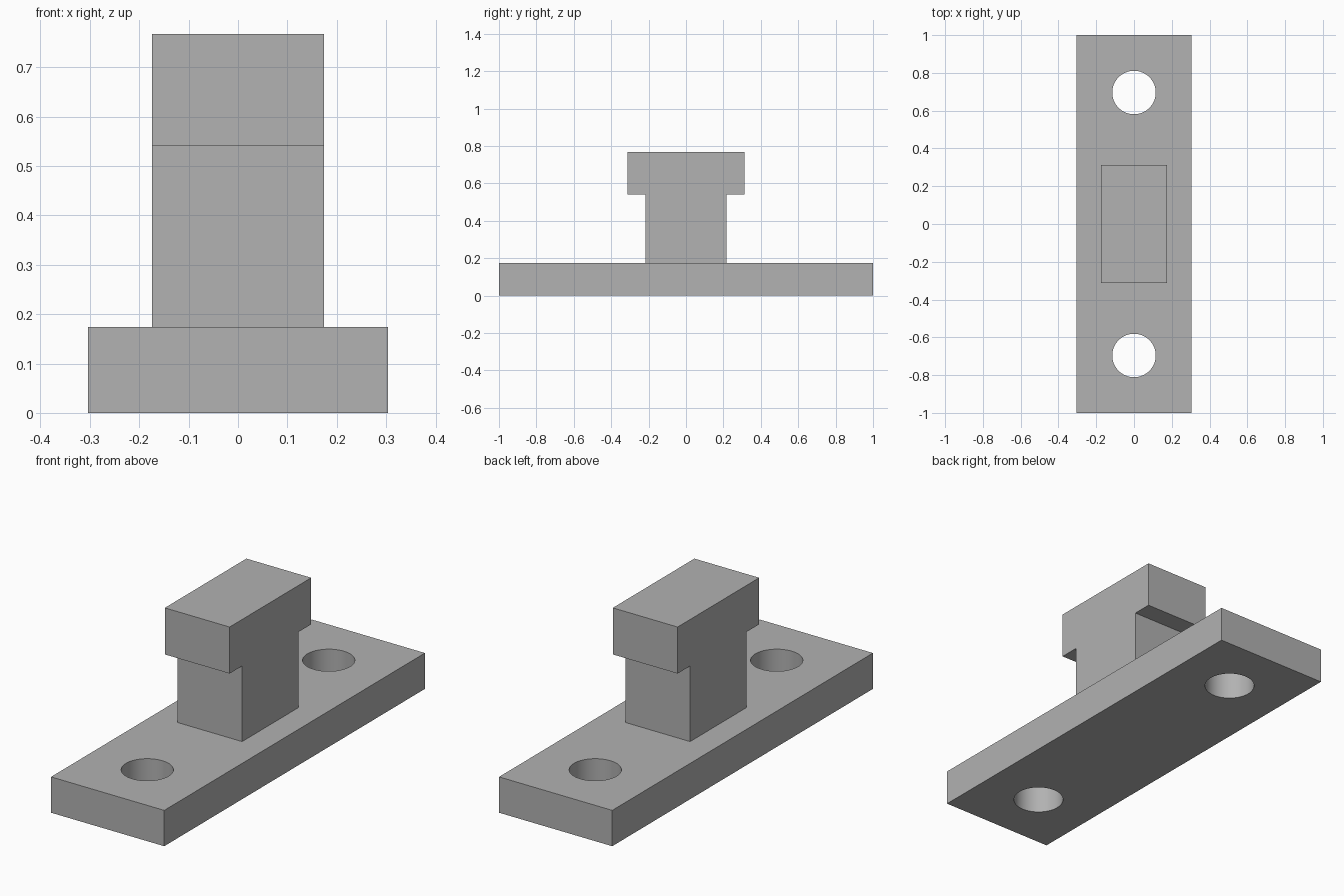
import bpy
import bmesh
from mathutils import Vector

default = bpy.data.objects.get("Cube")
if default:
    bpy.data.objects.remove(default, do_unlink=True)

PLATE_TOP = 0.174
HOLE_Y, HOLE_RADIUS = 0.696, 0.115

# Single grey material
grey = bpy.data.materials.new("plain grey")
grey.use_nodes = True
colour = (0.445, 0.445, 0.445, 1)
grey.diffuse_color = colour
grey.node_tree.nodes["Principled BSDF"].inputs["Base Color"].default_value = colour


def extrude_profile(name, points, offset):
    """Extrude a closed outline along offset into a solid object."""
    bm = bmesh.new()
    face = bm.faces.new([bm.verts.new(p) for p in points])
    result = bmesh.ops.extrude_face_region(bm, geom=[face])
    moved = [g for g in result["geom"] if isinstance(g, bmesh.types.BMVert)]
    bmesh.ops.translate(bm, verts=moved, vec=Vector(offset))
    bmesh.ops.recalc_face_normals(bm, faces=bm.faces)
    mesh = bpy.data.meshes.new(name)
    bm.to_mesh(mesh)
    bm.free()
    mesh.materials.append(grey)
    obj = bpy.data.objects.new(name, mesh)
    bpy.context.collection.objects.link(obj)
    return obj


# Base plate
w = 0.304
plate = extrude_profile("base_plate",
                        [(-w, -1, 0), (w, -1, 0), (w, 1, 0), (-w, 1, 0)],
                        (0, 0, PLATE_TOP))

# Two round mounting holes
for side in (-1, 1):
    bpy.ops.mesh.primitive_cylinder_add(vertices=64, radius=HOLE_RADIUS, depth=1,
                                        location=(0, side * HOLE_Y, 0))
    cutter = bpy.context.object
    cutter.name = "hole_cutter"
    cutter.hide_render = True
    cutter.data.materials.append(grey)
    cut = plate.modifiers.new("mounting_hole", "BOOLEAN")
    cut.operation = "DIFFERENCE"
    cut.solver = "EXACT"
    cut.object = cutter
    bpy.ops.object.select_all(action="DESELECT")
    plate.select_set(True)
    bpy.context.view_layer.objects.active = plate
    bpy.ops.object.modifier_apply(modifier=cut.name)
    bpy.data.objects.remove(cutter, do_unlink=True)
bpy.ops.object.shade_smooth_by_angle()

# T-shaped post: mirrored half outline extruded across the width
half_width = 0.174
half = [(0.217, PLATE_TOP), (0.217, 0.541), (0.313, 0.541), (0.313, 0.767)]
outline = half + [(-y, z) for y, z in reversed(half)]
extrude_profile("tee_post", [(-half_width, y, z) for y, z in outline],
                (2 * half_width, 0, 0))
